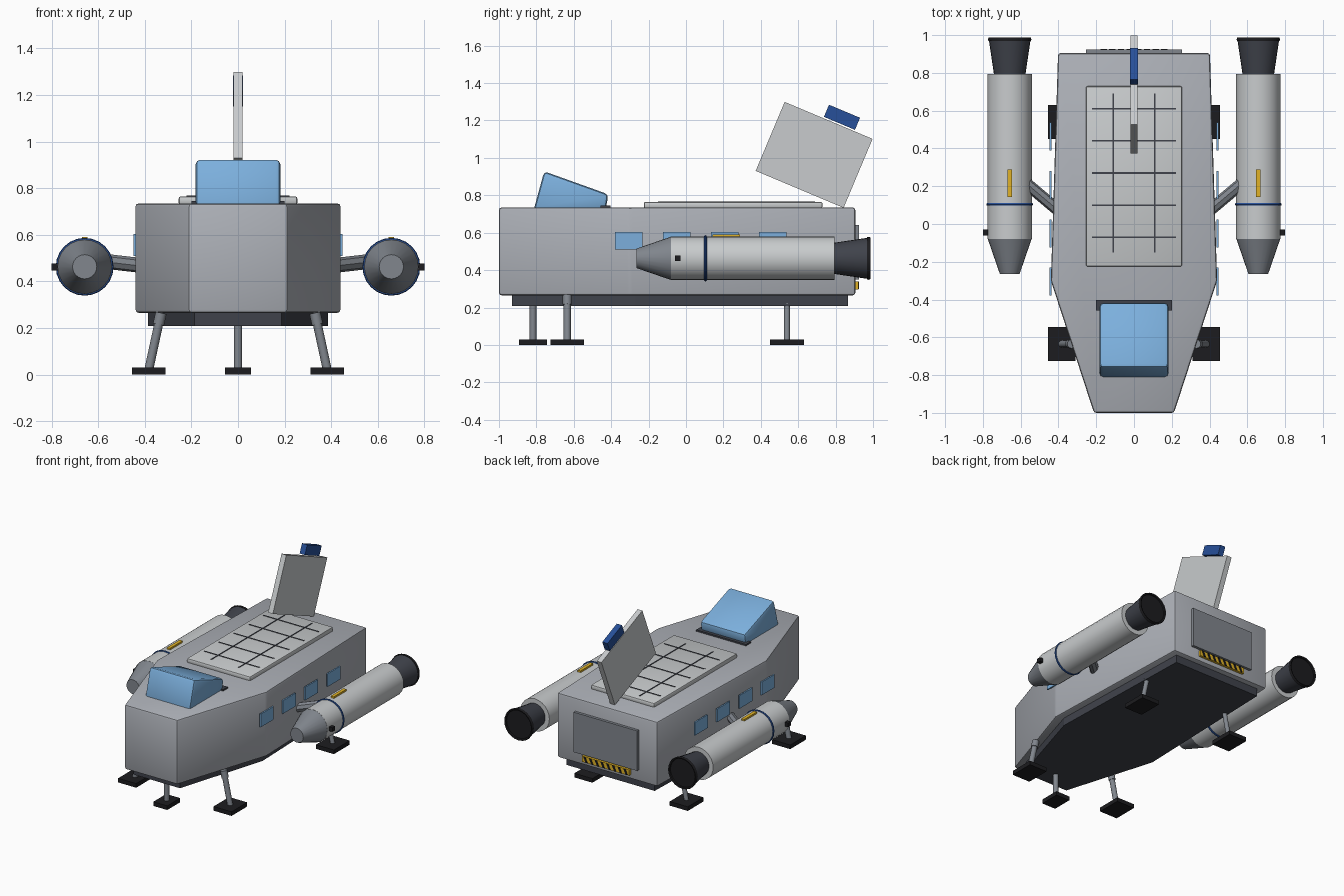
import bpy, bmesh, math
from mathutils import Vector, Matrix

if "Cube" in bpy.data.objects:
    bpy.data.objects.remove(bpy.data.objects["Cube"])


def mat(name, r, g, b):
    m = bpy.data.materials.new(name)
    m.diffuse_color = (r, g, b, 1)
    m.use_nodes = True
    m.node_tree.nodes["Principled BSDF"].inputs["Base Color"].default_value = m.diffuse_color
    return m


HULL = mat("hull_grey", 0.42, 0.44, 0.48)
LIGHT = mat("light_grey", 0.58, 0.60, 0.61)
MID = mat("mid_grey", 0.22, 0.24, 0.27)
DARK = mat("dark_grey", 0.05, 0.055, 0.07)
BLACK = mat("black", 0.012, 0.012, 0.014)
GLASS = mat("glass", 0.20, 0.43, 0.72)
BLUE = mat("blue", 0.02, 0.08, 0.32)
YELLOW = mat("yellow", 0.75, 0.45, 0.02)


def finish(name, bm, material, bevel=0, smooth=False):
    bmesh.ops.recalc_face_normals(bm, faces=bm.faces)
    if bevel:
        bmesh.ops.bevel(bm, geom=bm.edges[:], offset=bevel, segments=2,
                        profile=0.5, affect='EDGES')
    me = bpy.data.meshes.new(name)
    bm.to_mesh(me)
    bm.free()
    me.materials.append(material)
    ob = bpy.data.objects.new(name, me)
    bpy.context.collection.objects.link(ob)
    if smooth or bevel:
        bpy.ops.object.select_all(action='DESELECT')
        ob.select_set(True)
        bpy.context.view_layer.objects.active = ob
        bpy.ops.object.shade_smooth_by_angle(angle=math.radians(35))
    return ob


def box(name, center, size, material, tilt=0, bevel=0):
    bm = bmesh.new()
    m = (Matrix.Translation(center) @ Matrix.Rotation(tilt, 4, 'X')
         @ Matrix.Diagonal((*size, 1)))
    bmesh.ops.create_cube(bm, size=1, matrix=m)
    return finish(name, bm, material, bevel)


def prism(name, base, push, material, bevel=0):
    # extrude a flat outline of 3D points along a vector
    bm = bmesh.new()
    f = bm.faces.new([bm.verts.new(p) for p in base])
    top = bmesh.ops.extrude_face_region(bm, geom=[f])["geom"]
    bmesh.ops.translate(bm, vec=push,
                        verts=[v for v in top if isinstance(v, bmesh.types.BMVert)])
    return finish(name, bm, material, bevel)


def rod(name, a, b, r, material, sides=12):
    a, b = Vector(a), Vector(b)
    d = b - a
    bm = bmesh.new()
    m = Matrix.Translation((a + b) / 2) @ d.to_track_quat('Z', 'Y').to_matrix().to_4x4()
    bmesh.ops.create_cone(bm, cap_ends=True, segments=sides, radius1=r, radius2=r,
                          depth=d.length, matrix=m)
    return finish(name, bm, material, smooth=True)


def lathe(name, x, z, profile, material, sides=24):
    # spin (radius, y) points round a fore-aft axis
    bm = bmesh.new()
    vs = [bm.verts.new((x + r, y, z)) for r, y in profile]
    es = [bm.edges.new(p) for p in zip(vs, vs[1:])]
    bmesh.ops.spin(bm, geom=vs + es, cent=(x, 0, z), axis=(0, 1, 0),
                   angle=math.tau, steps=sides)
    bmesh.ops.remove_doubles(bm, verts=bm.verts, dist=1e-4)
    return finish(name, bm, material, smooth=True)


# hull and belly plate share one outline
half = [(0.212, -1.0), (0.44, -0.30), (0.402, 0.905)]
outline = half + [(-x, y) for x, y in reversed(half)]
prism("hull", [(x, y, 0.265) for x, y in outline], (0, 0, 0.47), HULL, 0.014)
prism("belly_plate", [(x * 0.88, -0.033 + (y + 0.0475) * 0.943, 0.208) for x, y in outline],
      (0, 0, 0.07), DARK)

# cockpit canopy with rear collar
prism("canopy", [(-0.182, y, z) for y, z in
                 [(-0.815, 0.72), (-0.758, 0.928), (-0.415, 0.805), (-0.43, 0.72)]],
      (0.364, 0, 0), GLASS, 0.02)
box("canopy_collar", (0, -0.43, 0.735), (0.40, 0.055, 0.022), DARK)

# roof panel with grid lines
box("roof_panel", (0, 0.252, 0.747), (0.51, 0.955, 0.036), LIGHT, bevel=0.01)
for x in (-0.11, 0.11):
    box("roof_line_long", (x, 0.27, 0.765), (0.008, 0.84, 0.006), DARK)
for i in range(5):
    box("roof_line_cross", (0, -0.07 + 0.17 * i, 0.765), (0.444, 0.008, 0.006), DARK)

# tilted tail fin and its tip
TILT = -0.398
box("tail_fin", (0, 0.685, 1.016), (0.038, 0.51, 0.40), LIGHT, TILT)
box("fin_tip", (0, 0.834, 1.217), (0.042, 0.18, 0.07), BLUE, TILT)

# rear hatch and hazard strip
box("rear_hatch", (0, 0.912, 0.495), (0.51, 0.026, 0.29), MID)
box("hazard_strip", (0, 0.913, 0.318), (0.38, 0.02, 0.042), YELLOW)
for i in range(8):
    x = -0.178 + 0.046 * i
    prism("hazard_stripe", [(x, 0.92, 0.298), (x + 0.016, 0.92, 0.298),
                            (x + 0.034, 0.92, 0.338), (x + 0.018, 0.92, 0.338)],
          (0, 0.006, 0), BLACK)

for s, side in ((-1, "left"), (1, "right")):
    # side windows
    for y in (-0.305, -0.05, 0.207, 0.463):
        box(side + "_window", (s * 0.443, y, 0.557), (0.01, 0.147, 0.095), GLASS)

    # engine pod
    px, pz = s * 0.658, 0.463
    lathe(side + "_pod_body", px, pz, [(0, -0.08), (0.117, -0.08), (0.117, 0.795), (0, 0.795)], LIGHT)
    lathe(side + "_pod_nose", px, pz, [(0, -0.265), (0.052, -0.265), (0.116, -0.08), (0, -0.08)], MID)
    lathe(side + "_nozzle", px, pz, [(0, 0.79), (0.083, 0.79), (0.11, 0.972), (0, 0.972)], DARK)
    lathe(side + "_nozzle_mouth", px, pz, [(0, 0.974), (0.104, 0.974)], BLACK)
    lathe(side + "_nozzle_lip", px, pz, [(0.10, 0.97), (0.113, 0.968), (0.115, 0.978),
                                         (0.111, 0.987), (0.102, 0.984), (0.10, 0.97)], BLACK)
    lathe(side + "_pod_ring", px, pz, [(0.114, 0.096), (0.121, 0.098), (0.124, 0.104),
                                       (0.121, 0.110), (0.114, 0.112)], BLUE)
    box(side + "_pod_marker", (px, 0.215, 0.58), (0.024, 0.145, 0.022), YELLOW)
    box(side + "_thruster", (s * 0.783, -0.045, pz), (0.034, 0.03, 0.03), BLACK)
    rod(side + "_pod_strut", (s * 0.41, 0.08, 0.468), (s * 0.60, 0.24, 0.49), 0.032, MID, 8)

    # splayed landing legs
    for y, r, end in ((-0.635, 0.019, "front"), (0.54, 0.016, "rear")):
        name = side + "_" + end
        rod(name + "_leg", (s * 0.33, y, 0.265), (s * 0.382, y, 0.025), r, MID)
        rod(name + "_leg_sleeve", (s * 0.33, y, 0.265), (s * 0.341, y, 0.215), 0.024, MID)
        box(name + "_foot", (s * 0.383, y, 0.015), (0.145, 0.18, 0.03), BLACK)

# nose landing leg
rod("nose_leg", (0, -0.818, 0.22), (0, -0.818, 0.025), 0.018, MID)
box("nose_foot", (0, -0.818, 0.015), (0.112, 0.148, 0.03), BLACK)
